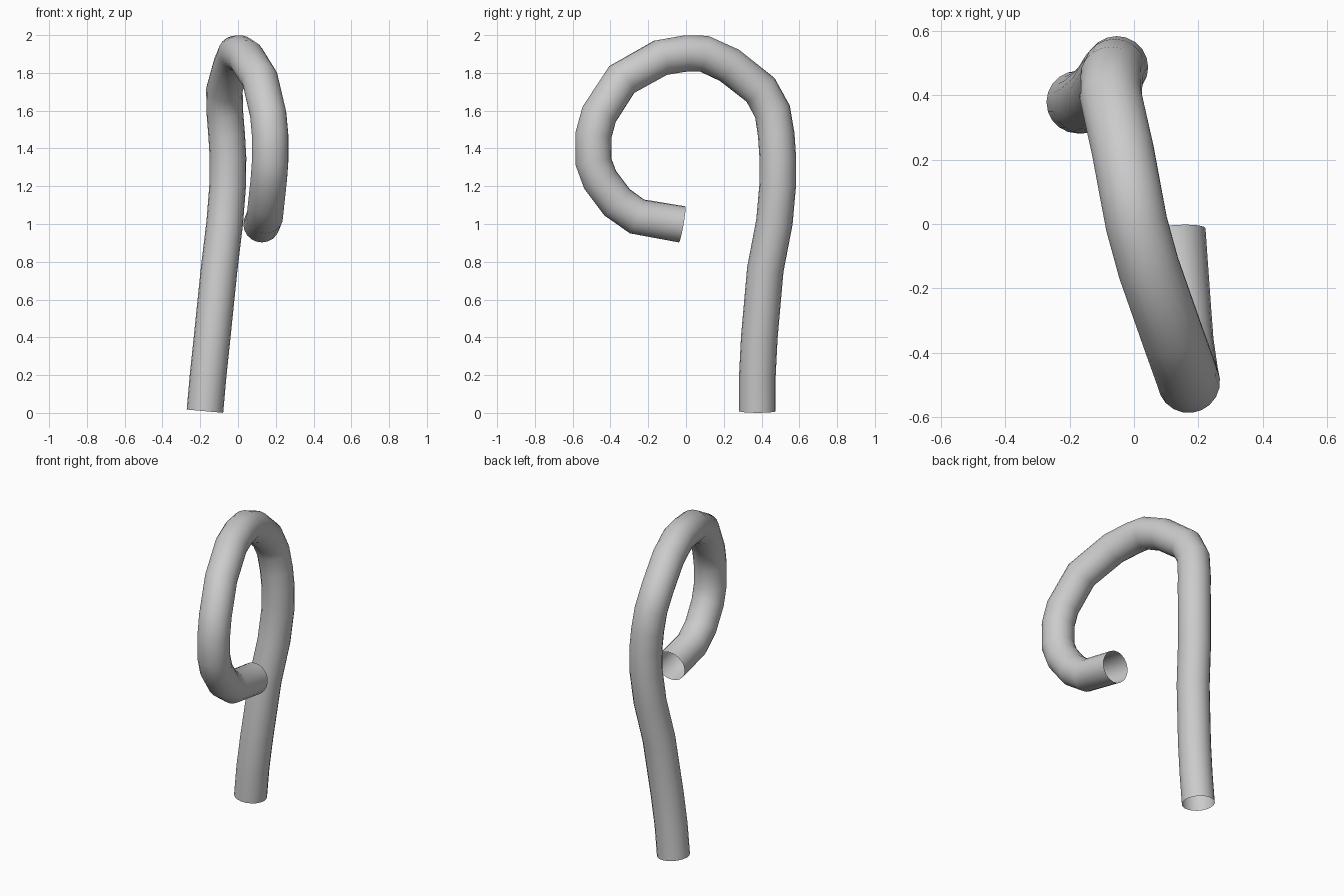
import bpy

RADIUS = 0.097

# Centre line of the hooked tube, from the foot up and round to the free end
path = [
    (-0.175, 0.378, 0.009), (-0.158, 0.378, 0.20), (-0.137, 0.388, 0.40),
    (-0.10, 0.42, 0.76), (-0.07, 0.468, 1.01), (-0.055, 0.485, 1.20),
    (-0.053, 0.486, 1.35), (-0.06, 0.478, 1.47), (-0.07, 0.458, 1.595),
    (-0.072, 0.395, 1.71), (-0.035, 0.23, 1.84), (-0.01, 0.095, 1.902),
    (0.008, 0.0, 1.903), (0.045, -0.135, 1.88), (0.117, -0.34, 1.765),
    (0.16, -0.46, 1.58), (0.17, -0.49, 1.47), (0.17, -0.49, 1.33),
    (0.163, -0.455, 1.235), (0.15, -0.365, 1.115), (0.142, -0.26, 1.04),
    (0.125, -0.02, 0.998),
]

# Round open tube swept along the path
curve = bpy.data.curves.new("hooked_tube", 'CURVE')
curve.dimensions = '3D'
curve.bevel_depth = RADIUS
curve.bevel_resolution = 8
curve.use_fill_caps = False
spline = curve.splines.new('POLY')
spline.points.add(len(path) - 1)
for point, co in zip(spline.points, path):
    point.co = (*co, 1)

tube = bpy.data.objects.new("hooked_tube", curve)
bpy.context.collection.objects.link(tube)
bpy.context.view_layer.objects.active = tube
tube.select_set(True)
bpy.ops.object.convert(target='MESH')
bpy.ops.object.shade_smooth()
